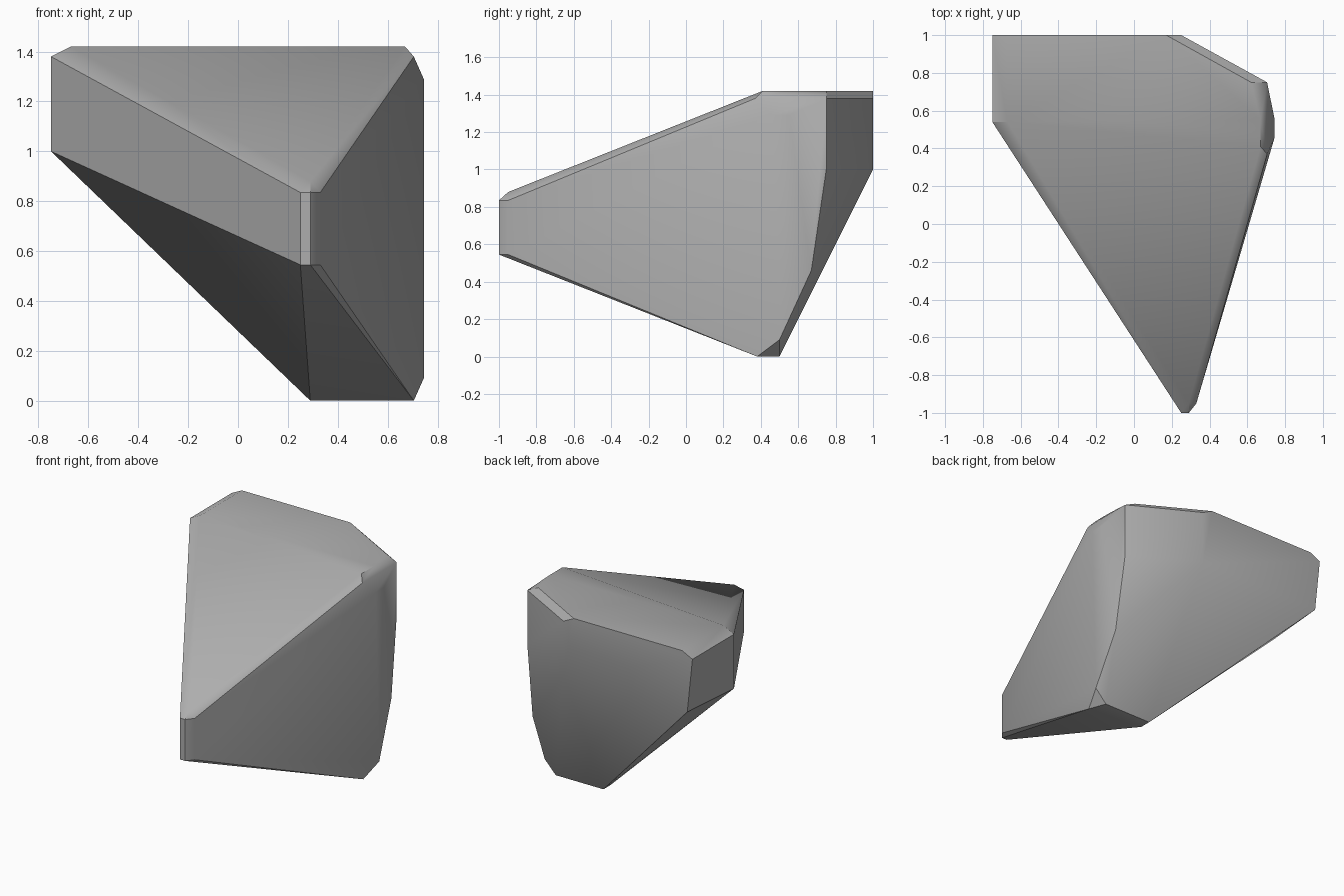
import bpy
import bmesh
from math import radians

# Remove the default cube only
default_cube = bpy.data.objects.get("Cube")
if default_cube:
    bpy.data.objects.remove(default_cube, do_unlink=True)


def make_material(name, level):
    """Plain neutral colour, shown in the viewport and in a render."""
    material = bpy.data.materials.new(name)
    material.use_nodes = True
    colour = (level, level, level, 1)
    material.diffuse_color = colour
    shader = material.node_tree.nodes["Principled BSDF"]
    shader.inputs["Base Color"].default_value = colour
    shader.inputs["Roughness"].default_value = 0.9
    return material


def make_hull(name, corners, material):
    """Wrap the chipped corners in a convex skin and merge its flat facets."""
    bm = bmesh.new()
    for points in corners.values():
        for point in points:
            bm.verts.new(point)
    bmesh.ops.convex_hull(bm, input=bm.verts[:])
    loose = [vert for vert in bm.verts if not vert.link_faces]
    bmesh.ops.delete(bm, geom=loose, context="VERTS")
    bmesh.ops.dissolve_limit(bm, angle_limit=radians(2),
                             verts=bm.verts[:], edges=bm.edges[:])
    bmesh.ops.recalc_face_normals(bm, faces=bm.faces[:])

    mesh = bpy.data.meshes.new(name)
    bm.to_mesh(mesh)
    bm.free()
    mesh.materials.append(material)
    rock = bpy.data.objects.new(name, mesh)
    bpy.context.collection.objects.link(rock)
    return rock


# Levels shared by several corners
top, rim, ledge = 1.42, 1.38, 1.0
nose_top, nose_low = 0.835, 0.545
left, right, front, back = -0.75, 0.745, -1, 1

# Each blunt corner of the boulder is a small cluster of chipped points
corners = {
    "front_nose": [
        (0.25, front, nose_top), (0.29, front, nose_top),
        (0.25, front, nose_low), (0.29, front, nose_low),
        (0.33, -0.95, nose_top), (0.33, -0.95, nose_low),
        (0.29, -0.95, 0.88),
    ],
    "left_end": [
        (left, 0.54, rim), (left, 0.54, ledge), (-0.67, 0.54, top),
        (left, back, rim), (-0.71, back, ledge), (-0.67, back, top),
    ],
    "back_corner": [
        (0.17, back, top), (0.25, back, rim), (0.25, back, ledge),
        (0.62, 0.75, top), (0.705, 0.75, rim), (0.705, 0.75, ledge),
        (0.72, 0.67, 0.46),
    ],
    "right_shoulder": [
        (0.67, 0.41, top), (0.67, 0.55, top), (0.705, 0.37, rim),
        (right, 0.46, 1.29), (right, 0.55, 1.29),
    ],
    "foot": [
        (0.29, 0.42, 0), (0.29, 0.5, 0), (0.66, 0.5, 0),
        (0.705, 0.38, 0), (right, 0.5, 0.09),
    ],
}

stone_grey = make_material("stone grey", 0.42)
boulder = make_hull("boulder", corners, stone_grey)

# Soft shading over shallow facets, crisp chipped edges elsewhere
bpy.ops.object.select_all(action="DESELECT")
boulder.select_set(True)
bpy.context.view_layer.objects.active = boulder
bpy.ops.object.shade_smooth_by_angle(angle=radians(30))
